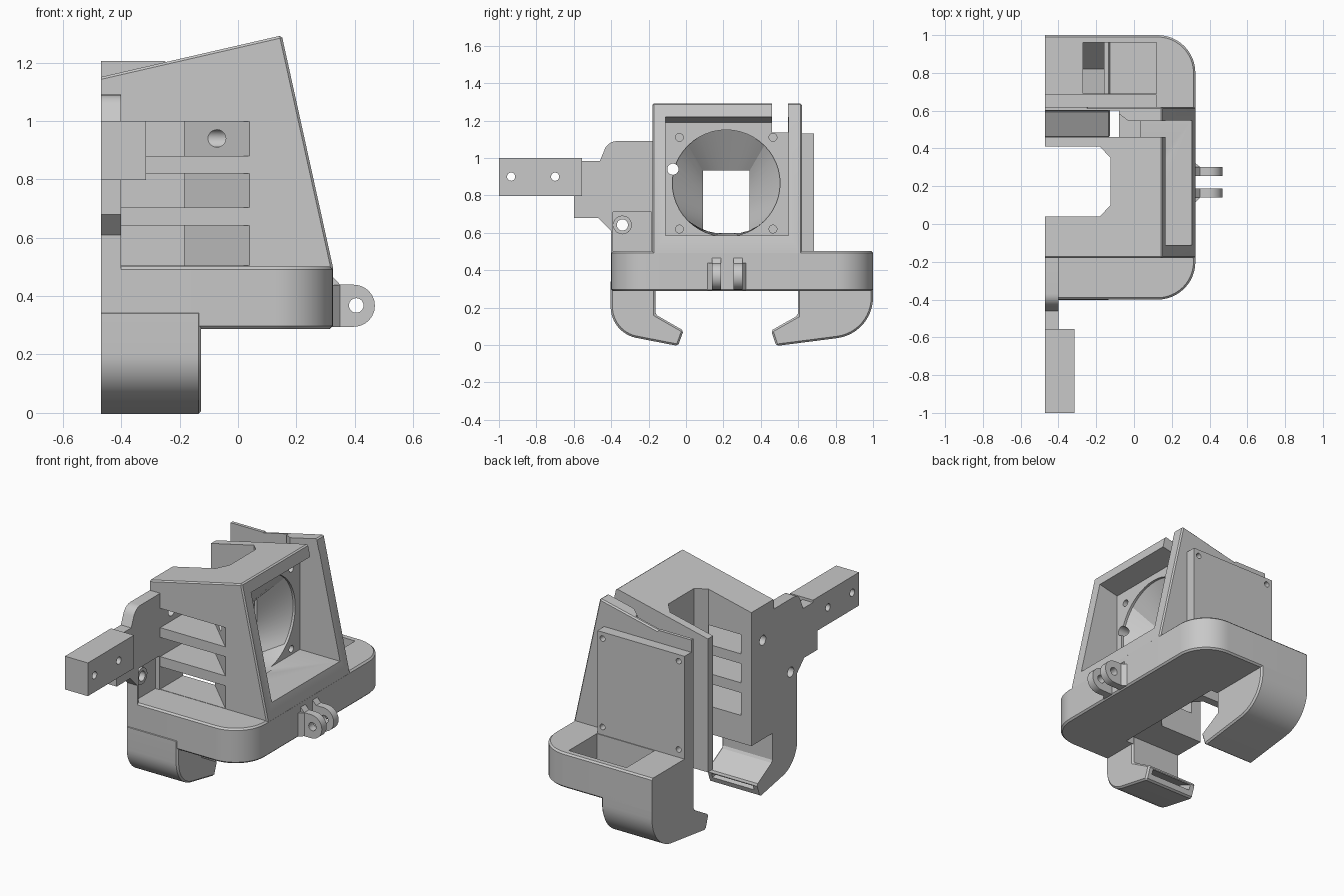
import bpy, bmesh, math

cube = bpy.data.objects.get("Cube")
if cube:
    bpy.data.objects.remove(cube, do_unlink=True)

grey = bpy.data.materials.new("plain grey")
grey.use_nodes = True
grey.diffuse_color = (0.58, 0.58, 0.58, 1)
grey.node_tree.nodes["Principled BSDF"].inputs["Base Color"].default_value = grey.diffuse_color

LEFT, RIGHT = -0.47, 0.325   # flat side and fan side
OVER = LEFT - 0.05           # chamfered parts start here and are trimmed flat at LEFT


def finish(name, bm):
    bmesh.ops.recalc_face_normals(bm, faces=bm.faces)
    mesh = bpy.data.meshes.new(name)
    bm.to_mesh(mesh)
    bm.free()
    mesh.materials.append(grey)
    obj = bpy.data.objects.new(name, mesh)
    bpy.context.collection.objects.link(obj)
    return obj


def place(axis, p, d):
    return {"x": (d, p[0], p[1]), "y": (p[0], d, p[1]), "z": (p[0], p[1], d)}[axis]


def prism(name, axis, pts, a, b):
    """Extrude a flat outline along an axis from a to b."""
    bm = bmesh.new()
    lo = [bm.verts.new(place(axis, p, a)) for p in pts]
    hi = [bm.verts.new(place(axis, p, b)) for p in pts]
    bm.faces.new(lo)
    bm.faces.new(hi)
    for i in range(len(pts)):
        j = (i + 1) % len(pts)
        bm.faces.new((lo[i], lo[j], hi[j], hi[i]))
    return finish(name, bm)


def box(name, x, y, z):
    return prism(name, "z", [(x[0], y[0]), (x[1], y[0]), (x[1], y[1]), (x[0], y[1])], *z)


def arc(cx, cy, r, start, end, n=12):
    angles = [math.radians(start + (end - start) * i / n) for i in range(n + 1)]
    return [(cx + r * math.cos(t), cy + r * math.sin(t)) for t in angles]


def rod(name, axis, c, r, a, b):
    return prism(name, axis, arc(c[0], c[1], r, 0, 345, 23), a, b)


def apply(obj):
    bpy.context.view_layer.update()
    mesh = bpy.data.meshes.new_from_object(
        obj.evaluated_get(bpy.context.evaluated_depsgraph_get()))
    obj.modifiers.clear()
    obj.data = mesh


def cut(obj, *cutters):
    for c in cutters:
        mod = obj.modifiers.new("cut", "BOOLEAN")
        mod.operation, mod.solver, mod.object = "DIFFERENCE", "EXACT", c
        apply(obj)


def chamfer(obj, width=0.01):
    mod = obj.modifiers.new("chamfer", "BEVEL")
    mod.width, mod.segments, mod.limit_method = width, 1, "ANGLE"
    mod.angle_limit = math.radians(40)
    apply(obj)


def funnel_cutter():
    """Round fan opening narrowing to a rectangular outlet."""
    bm = bmesh.new()
    loops, n = [], 48
    for x, square in ((0.06, 0), (0.02, 0), (-0.11, 1), (-0.2, 1)):
        ring = []
        for i in range(n):
            c, s = math.cos(math.tau * i / n), math.sin(math.tau * i / n)
            if square:
                m = max(abs(c), abs(s))
                p = (x, 0.215 + 0.125 * c / m, 0.765 + 0.167 * s / m)
            else:
                p = (x, 0.215 + 0.288 * c, 0.865 + 0.285 * s)
            ring.append(bm.verts.new(p))
        loops.append(ring)
    for a, b in zip(loops, loops[1:]):
        for i in range(n):
            j = (i + 1) % n
            bm.faces.new((a[i], a[j], b[j], b[i]))
    bm.faces.new(loops[0])
    bm.faces.new(loops[-1])
    return finish("funnel_cutter", bm)


# Main solids
tower = prism("fan_tower", "y", [(OVER, 0.31), (OVER, 1.139), (0.15, 1.293), (RIGHT, 0.5),
                                 (RIGHT - 0.01, 0.31)], -0.18, 0.62)
base = prism("base", "z", [(OVER, -0.4)] + arc(RIGHT - 0.2, -0.2, 0.2, -90, 0)
             + arc(RIGHT - 0.2, 0.8, 0.2, 0, 90) + [(OVER, 1.0)], 0.288, 0.502)
chamfer(tower, 0.008)
chamfer(base)
back_wall = prism("back_wall_top", "y", [(LEFT, 0.5), (LEFT, 1.205), (-0.25, 1.205),
                                         (-0.1, 1.0)], 0.6, 0.62)

# Cutters shared by the tower and the base
trim = box("trim_cutter", (-0.7, LEFT), (-0.5, 1.1), (-0.1, 1.5))
pocket = prism("pocket_cutter", "z", [(-0.6, 0.04), (-0.18, 0.04), (-0.125, 0.1),
                                      (-0.125, 0.35), (-0.18, 0.41), (-0.6, 0.41)], 0.2, 1.5)
gap = box("gap_cutter", (-0.6, -0.08), (0.46, 0.6), (0.2, 1.5))
under = box("under_cutter", (-0.6, -0.08), (-0.165, 0.6), (0.2, 0.335))
cutters = [trim, pocket, gap, under]
cut(tower, *cutters)
cut(base, *cutters)

# Deep fan seat, funnel, top notch, screw holes and cable hole
seat = prism("seat_cutter", "y", [(0.035, 0.585), (0.035, 1.19), (0.167, 1.22), (0.5, 1.22),
                                  (0.5, 0.585)], -0.11, 0.548)
notch = prism("notch_cutter", "z", [(-0.1, 0.46), (0.5, 0.46), (0.5, 0.545), (-0.03, 0.545),
                                    (-0.1, 0.6)], 1.135, 1.5)
tower_cuts = [seat, funnel_cutter(), notch,
              rod("cable_cutter", "x", (-0.07, 0.94), 0.03, -0.6, 0.3)]
for y in (-0.035, 0.465):
    for z in (0.62, 1.11):
        tower_cuts.append(rod("screw_cutter", "x", (y, z), 0.021, -0.04, 0.3))

# Three air slots in the front wall
for z0, z1 in ((0.504, 0.642), (0.703, 0.82), (0.88, 0.998)):
    tower_cuts.append(prism("slot_cutter", "z", [(-0.4, -0.3), (0.04, -0.3), (0.04, -0.18),
                                                 (-0.2, 0.055), (-0.4, 0.055)], z0, z1))
cut(tower, *tower_cuts)
cutters += tower_cuts

# Blower intake in the base, dropping into the rear jaw
intake = prism("intake_cutter", "y", [(-0.27, 0.7), (0.12, 0.7), (0.12, 0.32), (-0.16, 0.32),
                                      (-0.16, 0.2), (-0.27, 0.2)], 0.69, 0.96)
cut(base, intake)
cutters.append(intake)

# Two curved air jaws with open tips
front_jaw = prism("front_jaw", "x", [(-0.163, 0.35), (-0.403, 0.35)]
                  + arc(-0.233, 0.205, 0.17, 180, 258)
                  + [(-0.043, -0.005), (-0.013, 0.077), (-0.163, 0.163)], OVER, -0.126)
back_jaw = prism("back_jaw", "x", [(0.598, 0.35), (1.0, 0.35)]
                 + arc(0.78, 0.255, 0.22, 0, -82)
                 + [(0.483, -0.005), (0.455, 0.077), (0.598, 0.158)], OVER, -0.126)
front_duct = prism("front_duct_cutter", "x", [(-0.2, 0.28), (-0.36, 0.28), (-0.36, 0.2),
                   (-0.27, 0.08), (0.02, 0.025), (0.01, 0.05), (-0.2, 0.14)], -0.44, -0.16)
back_duct = prism("back_duct_cutter", "x", [(0.64, 0.36), (0.96, 0.36), (0.96, 0.25),
                  (0.82, 0.09), (0.4, 0.025), (0.42, 0.05), (0.64, 0.14)], -0.44, -0.16)
for jaw, duct in ((front_jaw, front_duct), (back_jaw, back_duct)):
    chamfer(jaw)
    cut(jaw, trim, duct)
    cutters.append(duct)

# Rear board with corner holes
board = box("rear_board", (LEFT, 0.12), (0.61, 0.685), (0.49, 1.13))
board_holes = [rod("board_hole_cutter", "y", (x, z), 0.017, 0.64, 0.75)
               for x in (-0.43, 0.085) for z in (0.55, 1.09)]
cut(board, *board_holes)
cutters += board_holes

# Side bracket with a rounded shoulder and a recess around the bolt boss
bracket = prism("side_bracket", "x", [(-0.17, 0.45), (-0.17, 1.09)]
                + arc(-0.37, 1.02, 0.07, 90, 160, 6)
                + [(-0.46, 0.985), (-0.6, 0.985), (-0.6, 0.68), (-0.47, 0.68),
                   (-0.4, 0.61), (-0.4, 0.45)], LEFT, -0.4)
recess = box("recess_cutter", (-0.43, 0), (-0.39, -0.185), (0.502, 0.71))
boss = rod("bolt_boss", "x", (-0.34, 0.642), 0.05, -0.45, -0.41)
bolt = rod("bolt_cutter", "x", (-0.34, 0.642), 0.03, -0.6, 0)
cut(bracket, recess, bolt)
cut(boss, bolt)

# Long arm with two holes
arm = box("arm", (LEFT, -0.315), (-1.0, -0.555), (0.797, 1.0))
arm_holes = [rod("arm_hole_cutter", "x", (y, 0.9), 0.022, -0.6, 0) for y in (-0.935, -0.7)]
cut(arm, *arm_holes)
cutters += [recess, bolt] + arm_holes

# Pair of hinge lugs with flared roots
pin = rod("pin_cutter", "y", (0.405, 0.368), 0.025, 0, 0.5)
cutters.append(pin)
for name, y0, y1, flare in (("front_lug", 0.14, 0.187, 0.115), ("rear_lug", 0.302, 0.255, 0.322)):
    lug = prism(name, "y", [(0.3, 0.295)] + arc(0.397, 0.367, 0.072, -90, 90)
                + [(0.35, 0.439), (RIGHT, 0.465), (0.3, 0.465)], y0, y1)
    cut(lug, pin)
    prism(name + "_root", "z", [(0.3, flare), (RIGHT, flare), (0.35, y0), (0.35, y1), (0.3, y1)],
          0.295, 0.438)

for c in cutters:
    bpy.data.objects.remove(c, do_unlink=True)

# Smooth the curved surfaces while keeping edges sharp
bpy.ops.object.select_all(action="DESELECT")
for obj in bpy.context.scene.objects:
    if obj.type == "MESH":
        obj.select_set(True)
        bpy.context.view_layer.objects.active = obj
bpy.ops.object.shade_smooth_by_angle(angle=math.radians(25))
